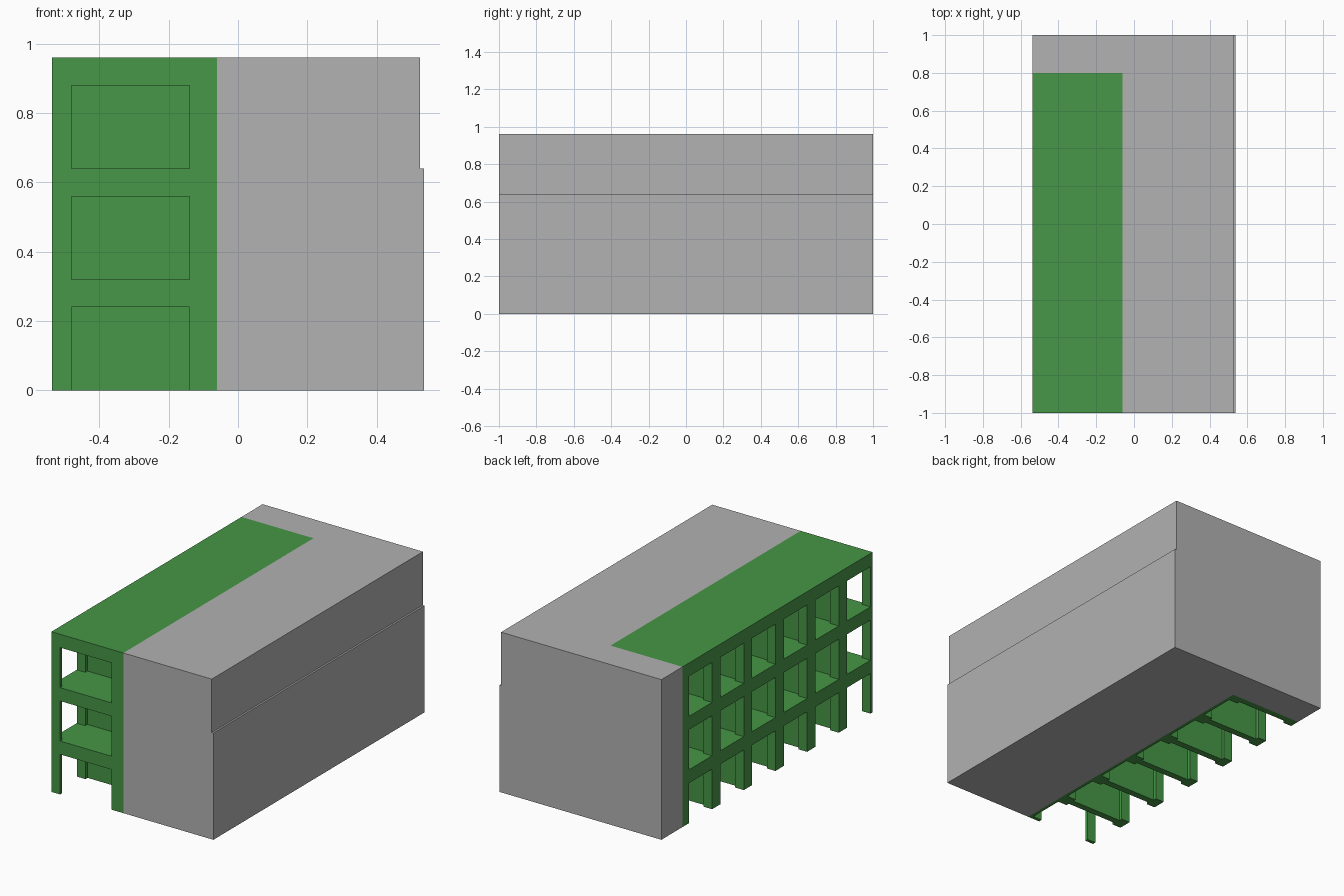
import bpy, bmesh

if "Cube" in bpy.data.objects:
    bpy.data.objects.remove(bpy.data.objects["Cube"])

X0, X1, XS, XE = -0.537, -0.06, 0.526, 0.537   # gallery edge, gallery back, upper wall, lower wall
H = 0.96


def material(name, rgb):
    m = bpy.data.materials.new(name)
    m.diffuse_color = (*rgb, 1)
    m.use_nodes = True
    m.node_tree.nodes["Principled BSDF"].inputs["Base Color"].default_value = m.diffuse_color
    return m


green = material("green", (0.063, 0.305, 0.063))
grey = material("grey", (0.445, 0.445, 0.445))


def prism(bm, pts, z0, z1):
    """Extrude a plan outline (counter-clockwise) from z0 to z1."""
    face = bm.faces.new([bm.verts.new((x, y, z0)) for x, y in pts])
    ext = bmesh.ops.extrude_face_region(bm, geom=[face])
    for v in ext["geom"]:
        if isinstance(v, bmesh.types.BMVert):
            v.co.z = z1


def rect(xa, xb, ya, yb):
    return [(xa, ya), (xb, ya), (xb, yb), (xa, yb)]


def make(name, prisms, mat):
    bm = bmesh.new()
    for p in prisms:
        prism(bm, *p)
    bmesh.ops.recalc_face_normals(bm, faces=bm.faces)
    me = bpy.data.meshes.new(name)
    bm.to_mesh(me)
    bm.free()
    me.materials.append(mat)
    ob = bpy.data.objects.new(name, me)
    bpy.context.collection.objects.link(ob)
    return ob


def cut(ob, cutter):
    mod = ob.modifiers.new("cut", "BOOLEAN")
    mod.operation, mod.solver, mod.object = "DIFFERENCE", "EXACT", cutter
    cutter.hide_render = True
    cutter.hide_set(True)


# L-shaped main building, its upper storey set back slightly on the right
outline = [(X1, -1), (XE, -1), (XE, 1), (X0, 1), (X0, 0.8), (X1, 0.8)]
building = make("main_building", [(outline, 0, H)], grey)
cut(building, make("setback_cutter", [(rect(XS, 0.7, -1.2, 1.2), 0.64, 1.2)], grey))

# Gallery block with slabs, columns and partitions left by the bay cutters
gallery = make("gallery_frame", [(rect(X0, X1, -1, 0.8), 0, H)], green)

xa, xb, xw = -0.48, -0.14, -0.08   # column backs and rear wall
cells = []
for z0, z1 in ((-0.1, 0.24), (0.32, 0.56), (0.64, 0.88)):
    for k in range(6):
        c = -0.87 + 0.3 * k
        o0, o1, r1 = c - 0.11, c + 0.11, c + 0.13
        r0 = -1.1 if k == 0 else c - 0.13      # first bay is open at the front
        plan = [(-0.7, o0), (xa, o0), (xa, r0), (xb, r0), (xb, o0), (xw, o0),
                (xw, o1), (xb, o1), (xb, r1), (xa, r1), (xa, o1), (-0.7, o1)]
        cells.append((plan, z0, z1))
cut(gallery, make("bay_cutter", cells, green))
